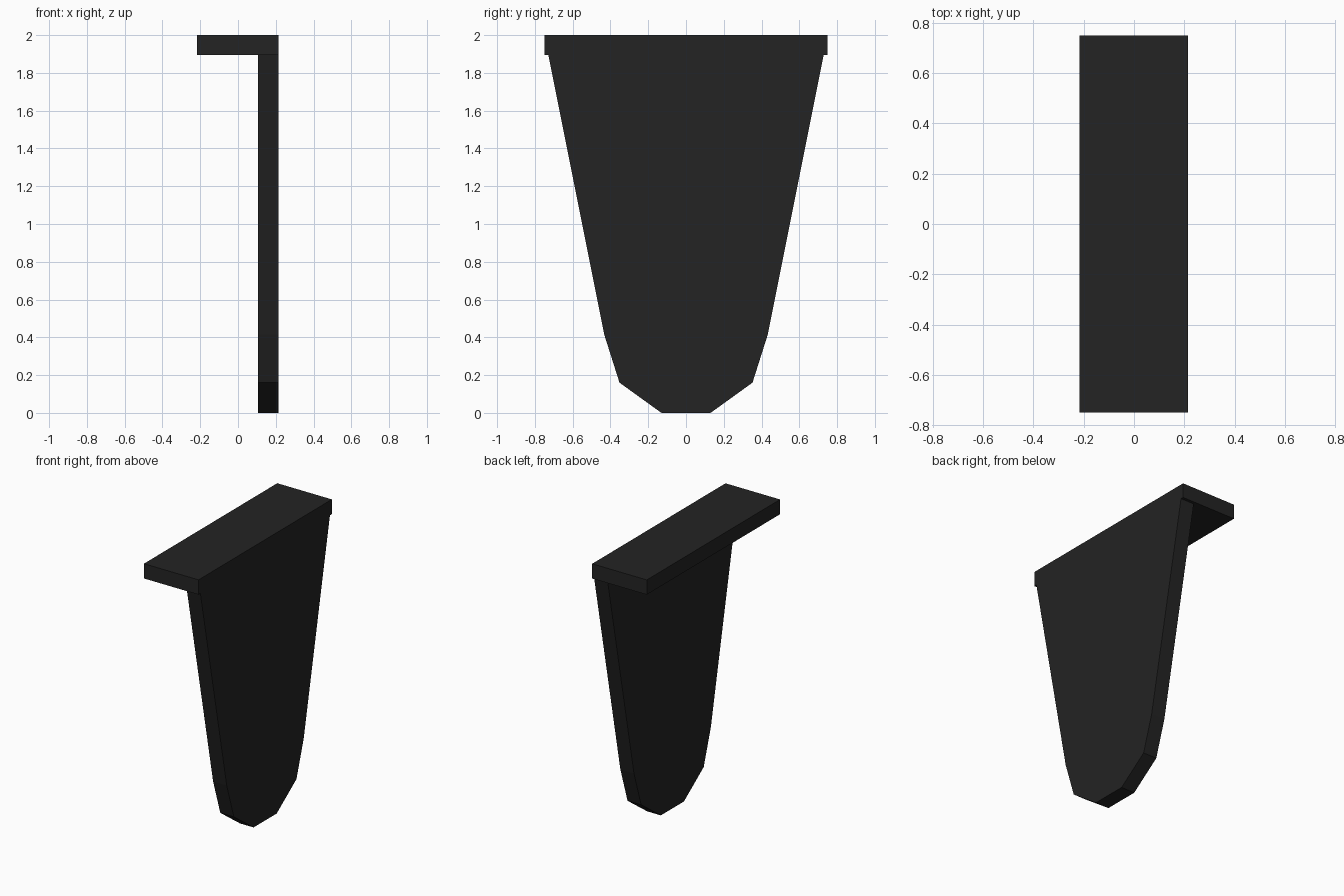
import bpy
import bmesh

if "Cube" in bpy.data.objects:
    bpy.data.objects.remove(bpy.data.objects["Cube"])

dark = bpy.data.materials.new("charcoal")
dark.diffuse_color = (0.017, 0.017, 0.017, 1)
dark.use_nodes = True
dark.node_tree.nodes["Principled BSDF"].inputs["Base Color"].default_value = dark.diffuse_color


def extruded_plate(name, half_profile, x0, x1):
    """Mirror a (y, z) half profile across y = 0 and extrude it along x."""
    outline = half_profile + [(-y, z) for y, z in reversed(half_profile)]
    bm = bmesh.new()
    face = bm.faces.new([bm.verts.new((x0, y, z)) for y, z in outline])
    ext = bmesh.ops.extrude_face_region(bm, geom=[face], use_keep_orig=True)
    moved = [g for g in ext["geom"] if isinstance(g, bmesh.types.BMVert)]
    bmesh.ops.translate(bm, verts=moved, vec=(x1 - x0, 0, 0))
    bmesh.ops.recalc_face_normals(bm, faces=bm.faces)
    mesh = bpy.data.meshes.new(name)
    bm.to_mesh(mesh)
    bm.free()
    mesh.materials.append(dark)
    obj = bpy.data.objects.new(name, mesh)
    bpy.context.collection.objects.link(obj)
    return obj


# Flat ledge across the top
extruded_plate("top_ledge", [(0.75, 1.895), (0.75, 2.0)], -0.216, 0.214)

# Tapered hanging panel, flush with one edge of the ledge
extruded_plate("tapered_panel",
               [(0.13, 0.0), (0.352, 0.16), (0.433, 0.415), (0.729, 1.895)],
               0.107, 0.214)
